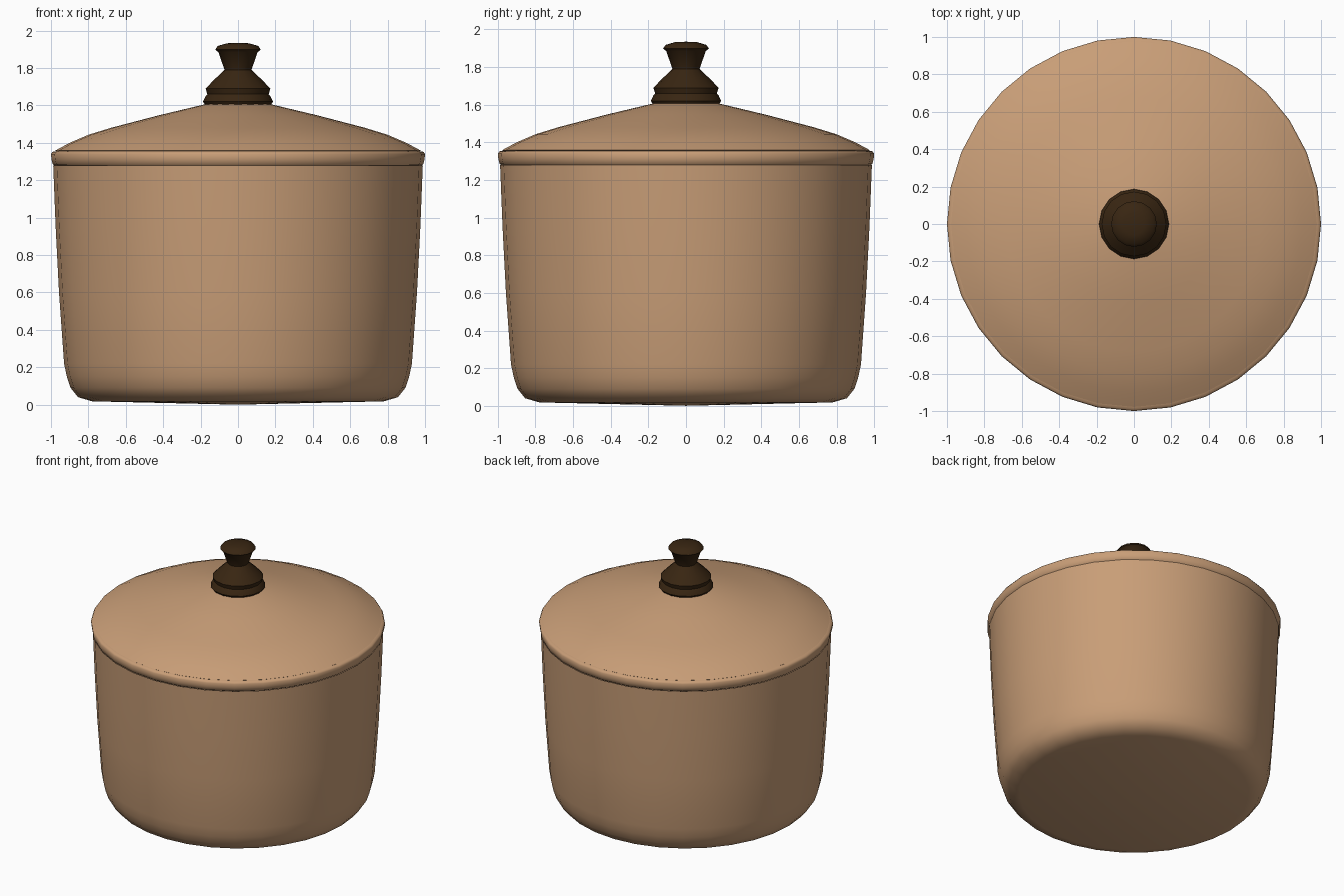
import bpy
import bmesh
from math import cos, sin, tau, radians

cube = bpy.data.objects.get("Cube")
if cube:
    bpy.data.objects.remove(cube, do_unlink=True)


def make_material(name, rgb):
    mat = bpy.data.materials.new(name)
    mat.use_nodes = True
    color = (*rgb, 1)
    mat.diffuse_color = color
    bsdf = mat.node_tree.nodes["Principled BSDF"]
    bsdf.inputs["Base Color"].default_value = color
    bsdf.inputs["Roughness"].default_value = 0.6
    return mat


def lathe(name, profile, sides, mat, sharp=40):
    """Spin a (radius, height) profile, listed bottom to top, around z."""
    bm = bmesh.new()
    rings = []
    for r, z in profile:
        if r == 0:
            rings.append([bm.verts.new((0, 0, z))] * sides)
        else:
            rings.append([bm.verts.new((r * cos(tau * i / sides), r * sin(tau * i / sides), z))
                          for i in range(sides)])
    for low, high in zip(rings, rings[1:]):
        for i in range(sides):
            j = (i + 1) % sides
            corners = list(dict.fromkeys((low[i], low[j], high[j], high[i])))
            bm.faces.new(corners)
    bmesh.ops.recalc_face_normals(bm, faces=bm.faces)
    mesh = bpy.data.meshes.new(name)
    bm.to_mesh(mesh)
    bm.free()
    mesh.materials.append(mat)
    obj = bpy.data.objects.new(name, mesh)
    bpy.context.collection.objects.link(obj)
    bpy.ops.object.select_all(action="DESELECT")
    obj.select_set(True)
    bpy.context.view_layer.objects.active = obj
    bpy.ops.object.shade_smooth_by_angle(angle=radians(sharp))
    return obj


clay = make_material("tan clay", (0.58, 0.34, 0.185))
wood = make_material("dark wood", (0.04, 0.019, 0.006))

# Tapered pot with a rounded foot
lathe("pot_body", [(0, 0), (0.78, 0.018), (0.855, 0.04), (0.895, 0.09), (0.915, 0.15),
                   (0.93, 0.22), (0.957, 0.6), (0.975, 0.95), (0.988, 1.28)], 32, clay)

# Rounded lip around the opening
lathe("pot_rim", [(0.975, 1.275), (0.99, 1.285), (0.997, 1.31), (1.0, 1.34),
                  (0.992, 1.352), (0.968, 1.356)], 32, clay, 60)

# Shallow domed lid
lathe("lid", [(0.95, 1.34), (0.978, 1.358), (0.9, 1.4), (0.8, 1.443), (0.68, 1.48),
              (0.42, 1.548), (0.16, 1.61), (0, 1.62)], 32, clay)

# Turned handle: foot ring, swelling, waist and flared cap
lathe("lid_knob", [(0, 1.6), (0.175, 1.602), (0.187, 1.62), (0.172, 1.652), (0.164, 1.66),
                   (0.173, 1.69), (0.13, 1.735), (0.072, 1.79), (0.105, 1.885),
                   (0.122, 1.898), (0.108, 1.918), (0.06, 1.932), (0, 1.935)], 16, wood)
